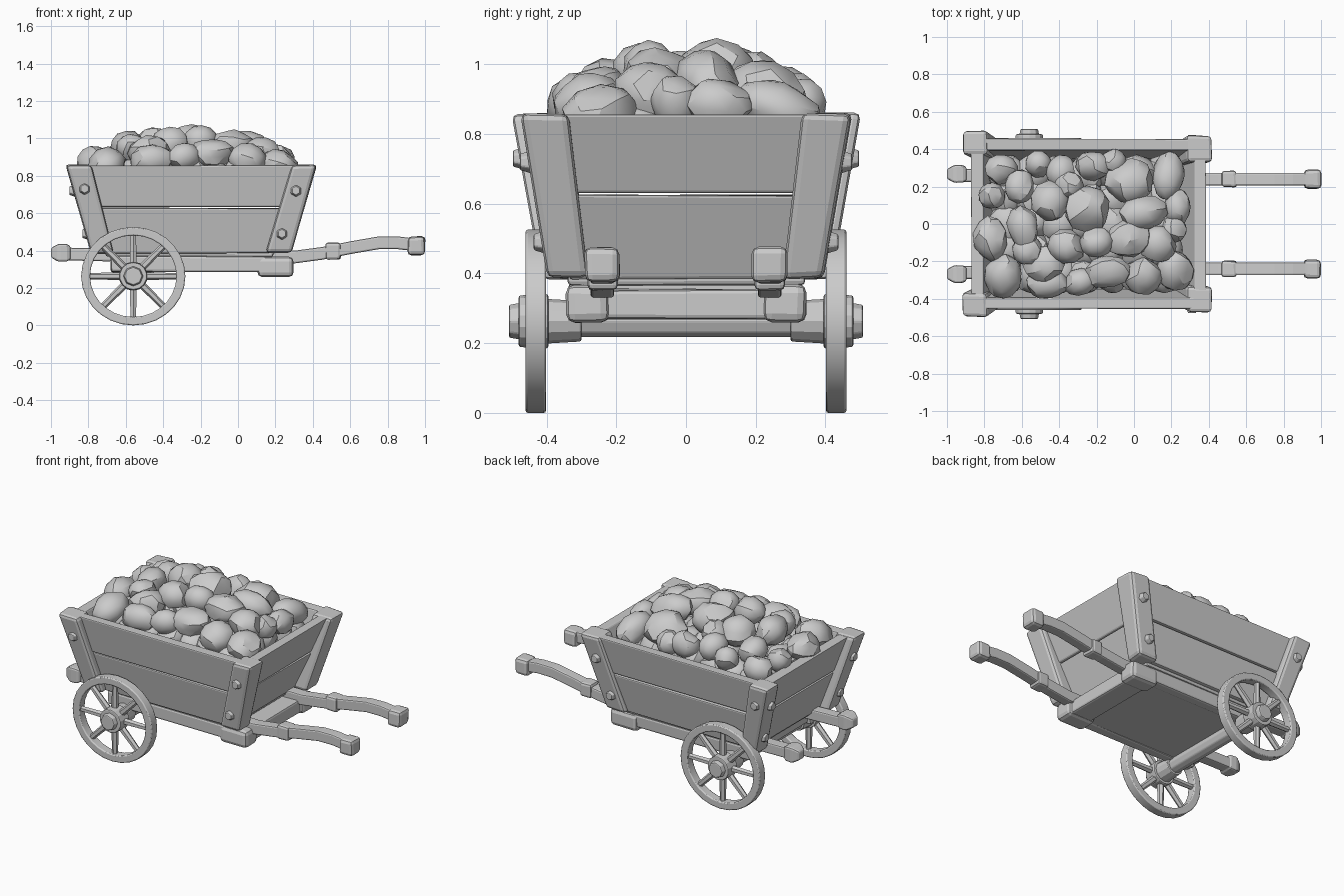
import bpy, bmesh, random
from math import pi, cos, sin
from mathutils import Vector, Matrix

if "Cube" in bpy.data.objects:
    bpy.data.objects.remove(bpy.data.objects["Cube"])

random.seed(4)


def finish(name, bm, bevel=0.0, smooth=None):
    bmesh.ops.recalc_face_normals(bm, faces=bm.faces)
    me = bpy.data.meshes.new(name)
    bm.to_mesh(me)
    bm.free()
    if smooth:
        for p in me.polygons:
            p.use_smooth = True
        me.set_sharp_from_angle(angle=smooth)
    ob = bpy.data.objects.new(name, me)
    bpy.context.collection.objects.link(ob)
    if bevel:
        m = ob.modifiers.new("bevel", 'BEVEL')
        m.width, m.segments = bevel, 2
    return ob


def loft(name, rings, bevel=0.0, jitter=0.0):
    """Skin a list of four-point rings and cap both ends."""
    bm = bmesh.new()
    rows = [[bm.verts.new(Vector(p) + Vector([random.uniform(-jitter, jitter) for _ in range(3)]))
             for p in r] for r in rings]
    for a, b in zip(rows, rows[1:]):
        for i in range(4):
            j = (i + 1) % 4
            bm.faces.new((a[i], a[j], b[j], b[i]))
    bm.faces.new(rows[0])
    bm.faces.new(rows[-1])
    return finish(name, bm, bevel)


def rect(x0, x1, y0, y1, z):
    return [(x0, y0, z), (x1, y0, z), (x1, y1, z), (x0, y1, z)]


def block(name, x0, x1, y0, y1, z0, z1, bevel=0.012):
    return loft(name, [rect(x0, x1, y0, y1, z0), rect(x0, x1, y0, y1, z1)], bevel, 0.003)


def rod(name, start, direction, length, r1, r2, n, bevel=0.0, smooth=None):
    d = Vector(direction)
    bm = bmesh.new()
    mat = Matrix.Translation(Vector(start) + d * length / 2) @ d.to_track_quat('Z', 'Y').to_matrix().to_4x4()
    bmesh.ops.create_cone(bm, cap_ends=True, segments=n, radius1=r1, radius2=r2, depth=length, matrix=mat)
    return finish(name, bm, bevel, smooth)


# Flared box: outer limits at height z
def flare(z):
    t = (z - 0.39) / 0.46
    return -0.72 - 0.15 * t, 0.20 + 0.185 * t, 0.365 + 0.09 * t


# Two planks on each side and each end
for label, z0, z1 in (("lower", 0.385, 0.626), ("upper", 0.634, 0.855)):
    for s, side in ((-1, "front"), (1, "rear")):
        rings = []
        for z in (z0, z1):
            xl, xr, y = flare(z)
            rings.append(rect(xl + 0.03, xr - 0.03, s * (y - 0.065), s * y, z))
        loft(side + "_plank_" + label, rings, 0.008, 0.003)
    for i, end in ((0, "left"), (1, "right")):
        rings = []
        for z in (z0, z1):
            f = flare(z)
            x, inner = f[i], f[i] + (0.065 if i == 0 else -0.065)
            rings.append(rect(x, inner, -f[2] + 0.03, f[2] - 0.03, z))
        loft(end + "_plank_" + label, rings, 0.008, 0.003)

# Corner posts with bolts
for s in (-1, 1):
    loft("left_post", [rect(-0.785, -0.665, s * 0.30, s * 0.415, 0.385),
                       rect(-0.92, -0.785, s * 0.37, s * 0.50, 0.86)], 0.02, 0.004)
    loft("right_post", [rect(0.15, 0.285, s * 0.28, s * 0.395, 0.385),
                        rect(0.285, 0.42, s * 0.335, s * 0.475, 0.86)], 0.02, 0.004)
    for x, y, z in ((-0.82, 0.465, 0.73), (0.31, 0.445, 0.72), (0.235, 0.405, 0.49)):
        rod("side_bolt", (x, s * y, z), (0, s, 0), 0.032, 0.034, 0.024, 6, 0.005)
    for x, y, z in ((-0.87, 0.41, 0.72), (-0.80, 0.375, 0.49)):
        rod("end_bolt", (x, s * y, z), (-1, 0, 0), 0.032, 0.034, 0.024, 6, 0.005)

# Chassis under the box
block("floor", -0.71, 0.19, -0.34, 0.34, 0.365, 0.41)
block("under_plate", -0.66, 0.16, -0.29, 0.29, 0.29, 0.38)
for s in (-1, 1):
    block("sill_beam", -0.68, 0.15, s * 0.27, s * 0.335, 0.285, 0.37)
    block("crossbar_cap", 0.105, 0.295, s * 0.22, s * 0.345, 0.258, 0.368, 0.025)
block("crossbar", 0.125, 0.275, -0.25, 0.25, 0.27, 0.355)

# Shafts: curved handles on the right, knobs on the left
path = ((-0.93, 0.382, 0.26), (-0.65, 0.375, 0.255), (0.1, 0.365, 0.24), (0.3, 0.365, 0.24),
        (0.45, 0.385, 0.24), (0.6, 0.415, 0.24), (0.75, 0.441, 0.24), (0.85, 0.442, 0.24), (0.95, 0.43, 0.24))
for s in (-1, 1):
    h = 0.034
    loft("shaft", [[(x, s * y - h, z - h), (x, s * y + h, z - h), (x, s * y + h, z + h), (x, s * y - h, z + h)]
                   for x, z, y in path], 0.009)
    block("handle_cap", 0.908, 1.0, s * 0.19, s * 0.29, 0.375, 0.475, 0.02)
    block("handle_collar", 0.468, 0.55, s * 0.197, s * 0.283, 0.352, 0.442, 0.015)
    loft("rear_knob", [[(x, s * 0.268 - r, 0.388 - r), (x, s * 0.268 + r, 0.388 - r),
                        (x, s * 0.268 + r, 0.388 + r), (x, s * 0.268 - r, 0.388 + r)]
                       for x, r in ((-1.0, 0.026), (-0.96, 0.048), (-0.915, 0.046), (-0.895, 0.036))], 0.01)

# Axle and wheels
WX, WZ = -0.56, 0.263
rod("axle", (WX, -0.42, WZ), (0, 1, 0), 0.84, 0.047, 0.047, 8, 0.006)
for s in (-1, 1):
    bm = bmesh.new()
    n = 28
    rings = []
    for i in range(n):
        a = 2 * pi * i / n
        rings.append([bm.verts.new((WX + 1.06 * r * cos(a), s * y, WZ + r * sin(a)))
                      for r, y in ((0.263, 0.402), (0.263, 0.46), (0.218, 0.46), (0.218, 0.402))])
    for i in range(n):
        a, b = rings[i], rings[(i + 1) % n]
        for j in range(4):
            k = (j + 1) % 4
            bm.faces.new((a[j], a[k], b[k], b[j]))
    finish("wheel_rim", bm, 0.006, 0.6)
    for i in range(8):
        a = pi * i / 4
        rod("wheel_spoke", (WX, s * 0.43, WZ), (cos(a), 0, sin(a)), 0.235, 0.022, 0.017, 6)
    rod("inner_hub", (WX, s * 0.30, WZ), (0, s, 0), 0.10, 0.058, 0.064, 12, 0.006)
    rod("outer_hub", (WX, s * 0.395, WZ), (0, s, 0), 0.085, 0.078, 0.074, 14, 0.006)
    rod("hub_nut", (WX, s * 0.47, WZ), (0, s, 0), 0.038, 0.055, 0.048, 8, 0.006)


# Rocks: spheres chipped by random planes
def rock(x, y, z, rx, ry, rz):
    bm = bmesh.new()
    bmesh.ops.create_icosphere(bm, subdivisions=2, radius=1.05)
    for _ in range(6):
        d = Vector([random.gauss(0, 1) for _ in range(3)]).normalized()
        cut = random.uniform(0.8, 0.96)
        for v in bm.verts:
            over = v.co.dot(d) - cut
            if over > 0:
                v.co -= d * over
    # rocks lean outward, following the slope of the pile
    tilt = Matrix.Rotation(-y * 1.1, 4, 'X') @ Matrix.Rotation((x + 0.27) * 0.5, 4, 'Y') \
        @ Matrix.Rotation(random.uniform(-0.3, 0.3), 4, 'Z')
    bm.transform(Matrix.Translation((x, y, z)) @ tilt @ Matrix.Diagonal((rx, ry, rz, 1)))
    finish("rock", bm, 0, 0.5)


# Visible rocks: x, y, half length, half width; height follows a mound
pile = ((-.02, .23, .14, .12), (.18, .26, .09, .13), (.05, .06, .13, .09), (-.25, .08, .13, .12),
        (-.45, .12, .10, .11), (-.61, .20, .08, .09), (-.51, .32, .07, .07), (-.39, .28, .08, .09),
        (-.22, .31, .09, .08), (-.71, .29, .09, .08), (-.76, .15, .07, .07), (-.77, -.08, .09, .12),
        (-.59, -.02, .09, .12), (-.36, -.12, .10, .09), (-.70, -.28, .10, .12), (-.48, -.22, .11, .10),
        (-.47, -.32, .12, .08), (-.14, -.26, .12, .09), (.05, -.28, .10, .10), (.22, -.25, .10, .11),
        (.13, -.11, .10, .10), (-.03, -.08, .12, .10), (.23, .09, .07, .10), (.21, -.03, .07, .07),
        (-.29, -.31, .09, .07), (-.2, -.1, .09, .08), (-.57, -.14, .08, .08), (-.35, .2, .08, .08),
        (-.11, .33, .07, .07))
for x, y, rx, ry in pile:
    top = 0.875 + 0.2 * (1 - (abs(x + 0.27) / 0.62) ** 2.5) * (1 - (abs(y) / 0.43) ** 2)
    rz = 0.05 + 0.35 * min(rx, ry)
    rock(x, y, top - rz * 0.95, rx, ry, rz)

# Lower layer of rocks filling the box
for i in range(7):
    for j in range(5):
        x, y = -0.68 + i * 0.14, -0.27 + j * 0.135
        mound = 0.1 * (1 - (abs(x + 0.27) / 0.62) ** 2) * (1 - (y / 0.4) ** 2)
        rock(x, y, 0.745 + mound + random.uniform(-0.02, 0.02), 0.1, 0.1, 0.09)
